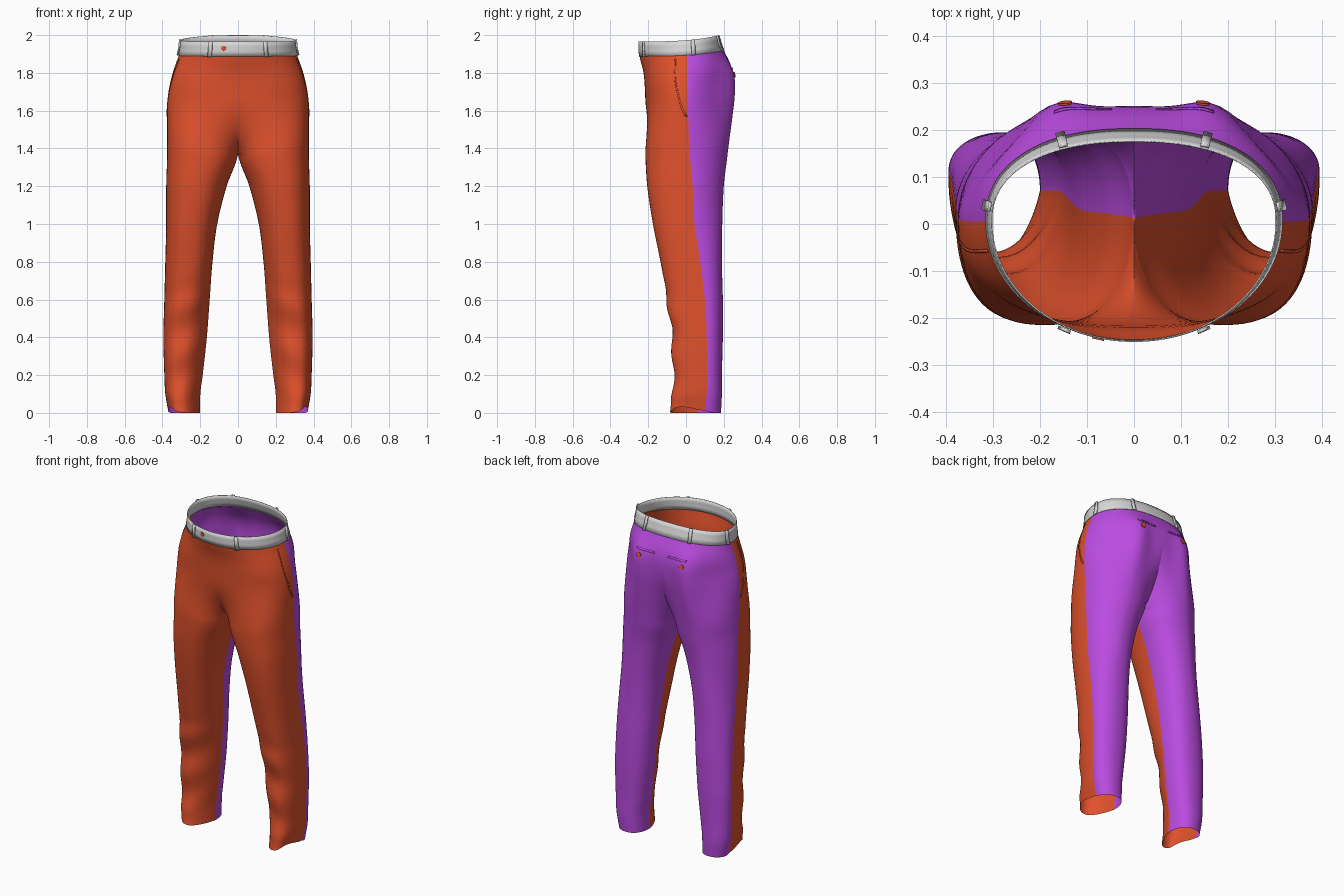
import bpy
import math
from mathutils import Vector

cube = bpy.data.objects.get("Cube")
if cube:
    bpy.data.objects.remove(cube, do_unlink=True)


def material(name, rgb):
    mat = bpy.data.materials.new(name)
    mat.use_nodes = True
    mat.diffuse_color = (*rgb, 1)
    mat.node_tree.nodes["Principled BSDF"].inputs["Base Color"].default_value = (*rgb, 1)
    return mat


ORANGE = material("orange cloth", (.74, .082, .025))
PURPLE = material("purple cloth", (.49, .07, .74))
GREY = material("light grey cloth", (.68, .68, .68))

# Leg and hip profile: height, inner x, outer x, front y, back y, side seam y
PROFILE = [
    (0, .2, .37, -.085, .185, .1),
    (.1, .2, .385, -.07, .19, .11),
    (.2, .187, .39, -.068, .19, .11),
    (.4, .165, .395, -.075, .195, .11),
    (.6, .15, .39, -.1, .195, .1),
    (.8, .135, .385, -.135, .19, .075),
    (1, .11, .38, -.175, .192, .045),
    (1.2, .06, .38, -.205, .2, .035),
    (1.37, 0, .375, -.215, .22, .02),
    (1.6, 0, .375, -.215, .243, .01),
    (1.7, 0, .368, -.217, .25, .008),
    (1.8, 0, .345, -.225, .245, .005),
    (1.9, 0, .31, -.248, .195, .005),
    (1.98, 0, .3, -.248, .17, .005),
]
CROTCH = 1.37


def slope(i, col):
    a, b = PROFILE[max(i - 1, 0)], PROFILE[min(i + 1, len(PROFILE) - 1)]
    return (b[col] - a[col]) / (b[0] - a[0])


def profile(z):
    """Smoothly interpolated profile values at height z."""
    i = 0
    while i < len(PROFILE) - 2 and z > PROFILE[i + 1][0]:
        i += 1
    a, b = PROFILE[i], PROFILE[i + 1]
    h = b[0] - a[0]
    k = (z - a[0]) / h
    out = []
    for c in range(1, 6):
        if a[c] == b[c]:
            out.append(a[c])
            continue
        out.append((2*k**3 - 3*k*k + 1) * a[c] + (3*k*k - 2*k**3) * b[c]
                   + h * ((k**3 - 2*k*k + k) * slope(i, c) + (k**3 - k*k) * slope(i + 1, c)))
    if z >= CROTCH:
        out[0] = 0
    return out


def rounded(v, n):
    return math.copysign(abs(v) ** (2 / n), v)


def smooth(k):
    k = min(max(k, 0), 1)
    return k * k * (3 - 2 * k)


def surface(t, z):
    """Cloth point: t runs inner seam, front, side seam, back, inner seam."""
    xi, xo, yf, yb, seam = profile(z)
    phi = math.pi * (2 * t - 1)
    # Fuller outer front, flatter outer back of the thigh
    n = 2.3
    if .25 < t < .5:
        n = 2.5
    elif .5 <= t < .75:
        n = 2.2 - .4 * smooth((z - .7) / .5)
    s = rounded(math.sin(phi), n)
    inner = (1 - math.cos(phi)) / 2
    seam *= 1 - .35 * inner
    depth = seam - yf if s < 0 else yb - seam
    x = (xi + xo) / 2 + (xo - xi) / 2 * rounded(math.cos(phi), n)
    # Shins turn slightly outward
    x += .035 * max(-s, 0) * inner * smooth((.9 - z) / .5)
    y = seam + depth * s
    if z > CROTCH:
        # Above the crotch the ring opens into half of the hips, fastest at the centre
        rise = math.sin(math.pi / 2 * min((z - CROTCH) / (.3 + .08 * t), 1))
        blend = rise ** (.4 + 2.2 * (1 - abs(2 * t - 1)))
        phi = math.pi / 2 * math.sin(math.pi / 2 * (2 * t - 1))
        waist = smooth((z - 1.72) / .18)
        n = 2.45 - .45 * waist if t < .5 else 1.75 + .55 * waist
        across = rounded(max(math.cos(phi), 0), n)
        out = rounded(math.sin(phi), n)
        if t > .5:
            # Seat lobes
            out *= 1 + .22 * (1 - waist) * math.exp(-((across - .5) / .22) ** 2)
        x += (xo * across - x) * blend
        y += (seam + depth * out - y) * blend
        if t in (0, 1):
            x = 0
    # Knee and shin folds on the front
    fold = max(-s, 0) * smooth((.75 - z) / .2) * smooth(z / .1)
    y += .008 * fold * math.sin(26 * z + 9 * x)
    # Raised front of the hem, and the waist rising to the back
    lift = .032 * math.exp(-((t - .4) / .1) ** 2) * smooth(1 - z / .12)
    lift += .033 * max((y + .25) / .425, 0) ** 3 * smooth((z - 1.7) / .27)
    return Vector((x, y, z + lift))


def normal(t, z):
    e = .004
    return (surface(t + e, z) - surface(t - e, z)).cross(
        surface(t, z + e) - surface(t, z - e)).normalized()


def finish(obj, mats):
    for mat in mats:
        obj.data.materials.append(mat)
    for other in bpy.context.selected_objects:
        other.select_set(False)
    obj.select_set(True)
    bpy.context.view_layer.objects.active = obj
    bpy.ops.object.shade_smooth_by_angle(angle=math.radians(50))


def sheet(name, rows, mats, offset=0, thickness=0, rule=None):
    """Mirrored cloth sheet from rows of (t, z) places on the surface."""
    n = len(rows[0])
    verts = [surface(t, z) + (normal(t, z) * offset if offset else Vector())
             for row in rows for t, z in row]
    faces, index = [], []
    for r in range(len(rows) - 1):
        for c in range(n - 1):
            a = r * n + c
            faces.append((a, a + 1, a + n + 1, a + n))
            index.append(rule(rows[r][c][0]) if rule else 0)
    mesh = bpy.data.meshes.new(name)
    mesh.from_pydata(verts, [], faces)
    mesh.polygons.foreach_set("material_index", index)
    obj = bpy.data.objects.new(name, mesh)
    bpy.context.collection.objects.link(obj)
    finish(obj, mats)
    weld = obj.modifiers.new("seam weld", "WELD")
    weld.merge_threshold = .0002
    mirror = obj.modifiers.new("mirror", "MIRROR")
    mirror.merge_threshold = .0005
    if thickness:
        solid = obj.modifiers.new("thickness", "SOLIDIFY")
        solid.thickness = thickness
        solid.offset = 1


def span(a, b, n):
    return [a + (b - a) * k / n for k in range(n + 1)]


# Trouser legs and hips: orange front, purple back
around = span(0, 1, 72)
heights = span(0, CROTCH, 60) + [CROTCH + .525 * k ** 1.5 for k in span(0, 1, 36)[1:]]
sheet("trousers", [[(t, z) for t in around] for z in heights], [ORANGE, PURPLE],
      rule=lambda t: 0 if t < .5 else 1)

# Waistband
sheet("waistband", [[(t, z) for t in around] for z in span(1.888, 1.966, 3)], [GREY],
      thickness=.003)

# Belt loops
for name, t in (("front", .258), ("side", .528), ("back", .75)):
    sheet(name + "_belt_loops",
          [[(u, z) for u in span(t - .01, t + .01, 2)] for z in span(1.884, 1.966, 2)],
          [GREY], offset=.005, thickness=.007)

# Slanted front pocket edges
sheet("front_pocket_edges",
      [[(u, 1.57 + .3 * k) for u in span(.447 + .046 * (1 - k) ** 2, .453 + .046 * (1 - k) ** 2, 1)]
       for k in span(0, 1, 14)], [ORANGE], offset=.001, thickness=.002)

# Back pocket welts
sheet("back_pocket_welts", [[(t, z) for t in span(.735, .866, 8)] for z in (1.802, 1.81)],
      [PURPLE], offset=.001, thickness=.002)


def button(name, t, z, side, radius, lift):
    n = normal(t, z)
    p = surface(t, z) + n * lift
    n.x, p.x = n.x * side, p.x * side
    bpy.ops.mesh.primitive_cylinder_add(vertices=20, radius=radius, depth=.004, location=p,
                                        rotation=n.to_track_quat("Z", "Y").to_euler())
    obj = bpy.context.object
    obj.name = name
    finish(obj, [ORANGE])


# Buttons
button("waist_button", .182, 1.93, -1, .013, .004)
button("left_pocket_button", .752, 1.778, 1, .015, .003)
button("right_pocket_button", .752, 1.778, -1, .015, .003)
